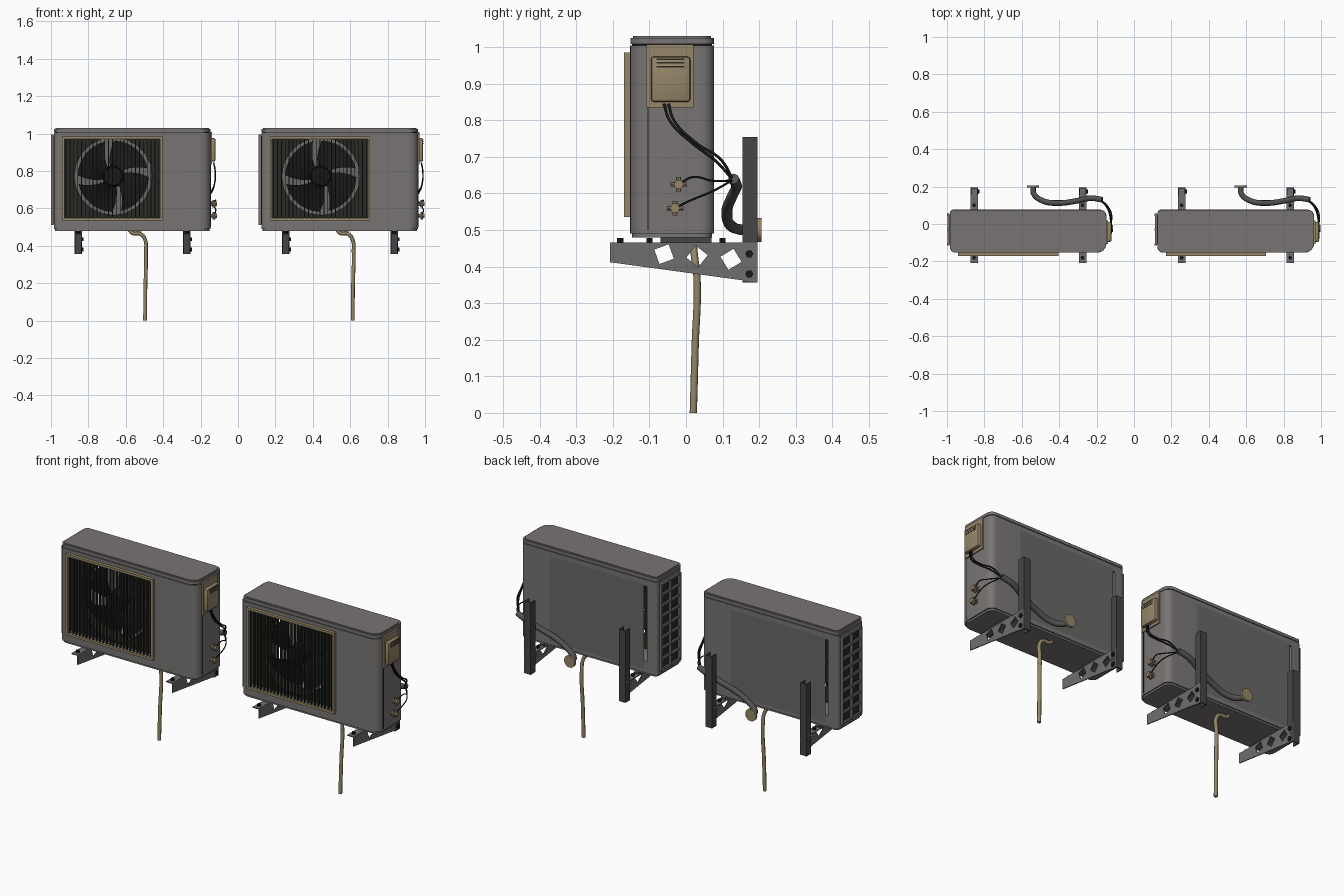
import bpy, bmesh, math
from mathutils import Matrix, Vector

if "Cube" in bpy.data.objects:
    bpy.data.objects.remove(bpy.data.objects["Cube"], do_unlink=True)


def material(name, r, g, b):
    m = bpy.data.materials.new(name)
    m.use_nodes = True
    m.diffuse_color = (r, g, b, 1)
    m.node_tree.nodes["Principled BSDF"].inputs["Base Color"].default_value = (r, g, b, 1)
    return m


CASE = material("warm grey casing", 0.19, 0.175, 0.175)
COIL = material("coil grey", 0.14, 0.14, 0.135)
COIL.use_backface_culling = True
BEIGE = material("beige plastic", 0.30, 0.24, 0.14)
DARK = material("dark olive", 0.022, 0.023, 0.018)
BLACK = material("black", 0.01, 0.01, 0.01)
STEEL = material("bracket steel", 0.16, 0.155, 0.155)
POST = material("dark steel", 0.06, 0.06, 0.06)
WRAP = material("pipe wrap grey", 0.09, 0.085, 0.08)

parts = []


def finish(name, bm, mat, smooth=True):
    me = bpy.data.meshes.new(name)
    bmesh.ops.recalc_face_normals(bm, faces=bm.faces)
    bm.to_mesh(me)
    bm.free()
    me.materials.append(mat)
    if smooth:
        for p in me.polygons:
            p.use_smooth = True
        me.set_sharp_from_angle(angle=math.radians(35))
    ob = bpy.data.objects.new(name, me)
    bpy.context.collection.objects.link(ob)
    parts.append(ob)
    return ob


def add_box(bm, x, y, z, turn=0):
    """Box from (min, max) ranges, optionally turned about x."""
    mid = Vector([(a + b) / 2 for a, b in (x, y, z)])
    size = [b - a for a, b in (x, y, z)]
    mat = Matrix.Translation(mid) @ Matrix.Rotation(turn, 4, "X") @ Matrix.Diagonal((*size, 1))
    bmesh.ops.create_cube(bm, size=1, matrix=mat)


def boxes(name, mat, *ranges, bevel=0):
    bm = bmesh.new()
    for r in ranges:
        add_box(bm, *r)
    if bevel:
        bmesh.ops.bevel(bm, geom=bm.edges[:], offset=bevel, segments=2, affect="EDGES", profile=0.5)
    return finish(name, bm, mat)


def add_rod(bm, axis, centre, r1, r2, depth, sides=16):
    rot = Matrix.Rotation(math.pi / 2, 4, {"X": "Y", "Y": "X", "Z": "Z"}[axis])
    bmesh.ops.create_cone(bm, cap_ends=True, segments=sides, radius1=r1, radius2=r2,
                          depth=depth, matrix=Matrix.Translation(centre) @ rot)


def prism(name, mat, points, depth):
    """Extrude a flat outline along a vector."""
    bm = bmesh.new()
    face = bm.faces.new([bm.verts.new(p) for p in points])
    new = bmesh.ops.extrude_face_region(bm, geom=[face])["geom"]
    bmesh.ops.translate(bm, vec=depth, verts=[v for v in new if isinstance(v, bmesh.types.BMVert)])
    return finish(name, bm, mat)


def carve(ob, bm):
    """Cut the shapes in bm out of an object."""
    cutter = finish("cutter", bm, ob.data.materials[0], False)
    parts.remove(cutter)
    mod = ob.modifiers.new("cut", "BOOLEAN")
    mod.operation, mod.solver, mod.object = "DIFFERENCE", "EXACT", cutter
    dg = bpy.context.evaluated_depsgraph_get()
    me = bpy.data.meshes.new_from_object(ob.evaluated_get(dg))
    ob.modifiers.clear()
    ob.data = me
    me.set_sharp_from_angle(angle=math.radians(35))
    bpy.data.objects.remove(cutter, do_unlink=True)


def tube(name, mat, radius, points):
    cu = bpy.data.curves.new(name, "CURVE")
    cu.dimensions = "3D"
    cu.bevel_depth, cu.bevel_resolution, cu.resolution_u = radius, 2, 8
    cu.use_fill_caps = True
    sp = cu.splines.new("BEZIER")
    sp.bezier_points.add(len(points) - 1)
    for bp, p in zip(sp.bezier_points, points):
        bp.co = p
        bp.handle_left_type = bp.handle_right_type = "AUTO"
    cu.materials.append(mat)
    ob = bpy.data.objects.new(name, cu)
    bpy.context.collection.objects.link(ob)
    parts.append(ob)


def outline(z, inset=0):
    """Casing plan with rounded corners."""
    x0, x1, y0, y1 = -0.985 + inset, -0.147 - inset, -0.153 + inset, 0.077 - inset
    pts = []
    for cx, cy, r, start in ((x1, y0, 0.05, 270), (x1, y1, 0.035, 0),
                             (x0, y1, 0.02, 90), (x0, y0, 0.03, 180)):
        ox = cx - r if cx == x1 else cx + r
        oy = cy - r if cy == y1 else cy + r
        for i in range(7):
            a = math.radians(start + 15 * i)
            pts.append((ox + r * math.cos(a), oy + r * math.sin(a), z))
    return pts


# Casing with an open fan chamber, base pan and lid
casing = prism("casing", CASE, outline(0.49), (0, 0, 0.515))
hole = bmesh.new()
add_box(hole, (-0.925, -0.415), (-0.3, 0.3), (0.55, 0.97))
carve(casing, hole)
prism("base_pan", CASE, outline(0.48, 0.006), (0, 0, 0.01))
prism("lid_seam", BLACK, outline(1.005, 0.006), (0, 0, 0.004))
prism("lid", CASE, outline(1.009, 0.001), (0, 0, 0.016))
prism("lid_crown", CASE, outline(1.025, 0.008), (0, 0, 0.005))

# Fan shroud, fan and motor
FX, FZ = -0.667, 0.772
shroud = boxes("fan_shroud", DARK, ((-0.925, -0.415), (-0.135, -0.05), (0.55, 0.97)))
hole = bmesh.new()
add_rod(hole, "Y", (FX, -0.1, FZ), 0.208, 0.208, 0.3, 20)
carve(shroud, hole)
bm = bmesh.new()
for k in range(4):
    grid = []
    for i in range(6):
        r = 0.04 + 0.03 * i
        row = []
        for j in range(7):
            a = math.radians(40 + 90 * k + 12.6 * j) - 2.5 * r
            row.append(bm.verts.new((FX + r * math.cos(a), -0.12 + 0.009 * j, FZ + r * math.sin(a))))
        grid.append(row)
    for i in range(5):
        for j in range(6):
            bm.faces.new((grid[i][j], grid[i + 1][j], grid[i + 1][j + 1], grid[i][j + 1]))
finish("fan_blades", bm, BLACK)
bm = bmesh.new()
add_rod(bm, "Y", (FX, -0.095, FZ), 0.06, 0.05, 0.07, 20)
add_rod(bm, "Y", (FX, -0.02, FZ), 0.045, 0.045, 0.09, 16)
finish("fan_hub", bm, BLACK)

# Front grille
X0, X1, Z0, Z1, T = -0.94, -0.403, 0.535, 0.985, 0.013
FY = (-0.17, -0.145)
boxes("grille_frame", BEIGE,
      ((X0, X1), FY, (Z0, Z0 + T)), ((X0, X1), FY, (Z1 - T, Z1)),
      ((X0, X0 + T), FY, (Z0 + T, Z1 - T)), ((X1 - T, X1), FY, (Z0 + T, Z1 - T)))
bars = [((x - 0.002, x + 0.002), (-0.164, -0.152), (Z0 + T, Z1 - T))
        for x in [X0 + (X1 - X0) * i / 26 for i in range(1, 26)]]
boxes("grille_bars", DARK, *bars)

# Rear coil: a single sheet facing backwards
bm = bmesh.new()
bm.faces.new([bm.verts.new(p) for p in ((-0.91, 0.08, 0.51), (-0.91, 0.08, 0.98),
                                        (-0.33, 0.08, 0.98), (-0.33, 0.08, 0.51))])
coil = finish("rear_coil", bm, COIL, False)
if coil.data.polygons[0].normal.y < 0:
    coil.data.flip_normals()

# Side intake: dark panel behind a lattice
boxes("side_intake", DARK, ((-0.988, -0.982), (-0.11, 0.05), (0.515, 0.99)))
lattice = [((-1.0, -0.986), (y - 0.006, y + 0.006), (0.51, 0.995)) for y in (-0.11, -0.03, 0.05)]
lattice += [((-0.997, -0.986), (-0.11, 0.05), (z - 0.006, z + 0.006))
            for z in [0.516 + 0.059 * i for i in range(9)]]
boxes("side_lattice", CASE, *lattice)

# Wiring cover on the service side
boxes("side_seam", BLACK, ((-0.15, -0.1455), (-0.105, -0.102), (0.5, 1.0)))
boxes("wiring_plate", BEIGE, ((-0.15, -0.14), (-0.108, 0.02), (0.835, 1.008)))
boxes("wiring_cover", BEIGE, ((-0.15, -0.12), (-0.096, 0.012), (0.85, 0.975)), bevel=0.009)
boxes("wiring_slots", DARK, *[((-0.125, -0.119), (-0.08, -0.004), (z, z + 0.004))
                              for z in (0.945, 0.955, 0.965)])

# Cables, service valves and thin pipes
for i in range(2):
    o = 0.012 * i
    tube("cable_%d" % (i + 1), BLACK, 0.004,
         [(-0.13, -0.06 + o, 0.845), (-0.122, -0.045 + o, 0.80), (-0.125, 0.02 + o, 0.735),
          (-0.14, 0.08 + o, 0.69 + o / 2), (-0.18, 0.13, 0.635)])
for n, (y, z) in enumerate(((-0.02, 0.625), (-0.03, 0.56))):
    bm = bmesh.new()
    add_rod(bm, "X", (-0.132, y, z), 0.009, 0.009, 0.04, 8)
    add_rod(bm, "X", (-0.117, y, z), 0.014, 0.014, 0.01, 6)
    add_rod(bm, "Z", (-0.128, y, z), 0.007, 0.007, 0.04, 8)
    add_rod(bm, "Y", (-0.128, y, z), 0.006, 0.006, 0.045, 8)
    finish("service_valve_%d" % (n + 1), bm, BEIGE)
    tube("valve_pipe_%d" % (n + 1), BLACK, 0.003,
         [(-0.128, y, z), (-0.12, y + 0.04, z + 0.02), (-0.125, 0.07, 0.635 - 0.03 * n),
          (-0.17, 0.125, 0.635)])

# Wrapped pipe to the wall, with its wall collar
tube("wrapped_pipe", WRAP, 0.015,
     [(-0.17, 0.13, 0.64), (-0.23, 0.138, 0.62), (-0.30, 0.125, 0.59), (-0.40, 0.112, 0.55),
      (-0.49, 0.125, 0.51), (-0.535, 0.16, 0.5), (-0.54, 0.2, 0.5)])
bm = bmesh.new()
add_rod(bm, "Y", (-0.54, 0.2, 0.5), 0.033, 0.033, 0.012, 20)
finish("wall_collar", bm, BEIGE)

# Drain hose
tube("drain_hose", BEIGE, 0.01,
     [(-0.58, 0.02, 0.485), (-0.565, 0.02, 0.468), (-0.52, 0.02, 0.462), (-0.496, 0.023, 0.43),
      (-0.492, 0.03, 0.37), (-0.495, 0.025, 0.18), (-0.497, 0.02, 0.0)])

# Wall brackets: pierced arm, top flange, channel post, feet and bolts
for side, x in (("right", -0.875), ("left", -0.295)):
    w = x + 0.04
    arm = prism(side + "_bracket_arm", STEEL,
                [(w - 0.005, -0.208, 0.465), (w - 0.005, 0.195, 0.465),
                 (w - 0.005, 0.195, 0.357), (w - 0.005, -0.208, 0.412)], (0.005, 0, 0))
    hole = bmesh.new()
    for y, z, turn in ((-0.06, 0.434, 0.35), (0.03, 0.428, 0.9), (0.123, 0.42, 0.55)):
        add_box(hole, (x - 0.1, w + 0.1), (y - 0.021, y + 0.021), (z - 0.021, z + 0.021), turn)
    carve(arm, hole)
    boxes(side + "_bracket_flange", STEEL, ((x, w), (-0.208, 0.19), (0.461, 0.466)))
    boxes(side + "_bracket_post", POST, ((x, w), (0.189, 0.195), (0.357, 0.755)),
          ((x, x + 0.005), (0.155, 0.19), (0.357, 0.755)),
          ((w - 0.005, w), (0.155, 0.19), (0.357, 0.755)))
    boxes(side + "_foot_rail", POST, ((x + 0.008, w - 0.008), (-0.07, 0.07), (0.466, 0.482)))
    bm = bmesh.new()
    for y in (-0.18, -0.1, 0.02, 0.1):
        add_rod(bm, "Z", (x + 0.02, y, 0.471), 0.01, 0.01, 0.014, 6)
    for z in (0.435, 0.38):
        add_rod(bm, "X", (w + 0.002, 0.173, z), 0.011, 0.011, 0.012, 6)
    finish(side + "_bracket_bolts", bm, BLACK)

# Second unit beside the first
for ob in list(parts):
    twin = ob.copy()
    twin.name = "second_" + ob.name
    twin.location.x += 1.11
    bpy.context.collection.objects.link(twin)
